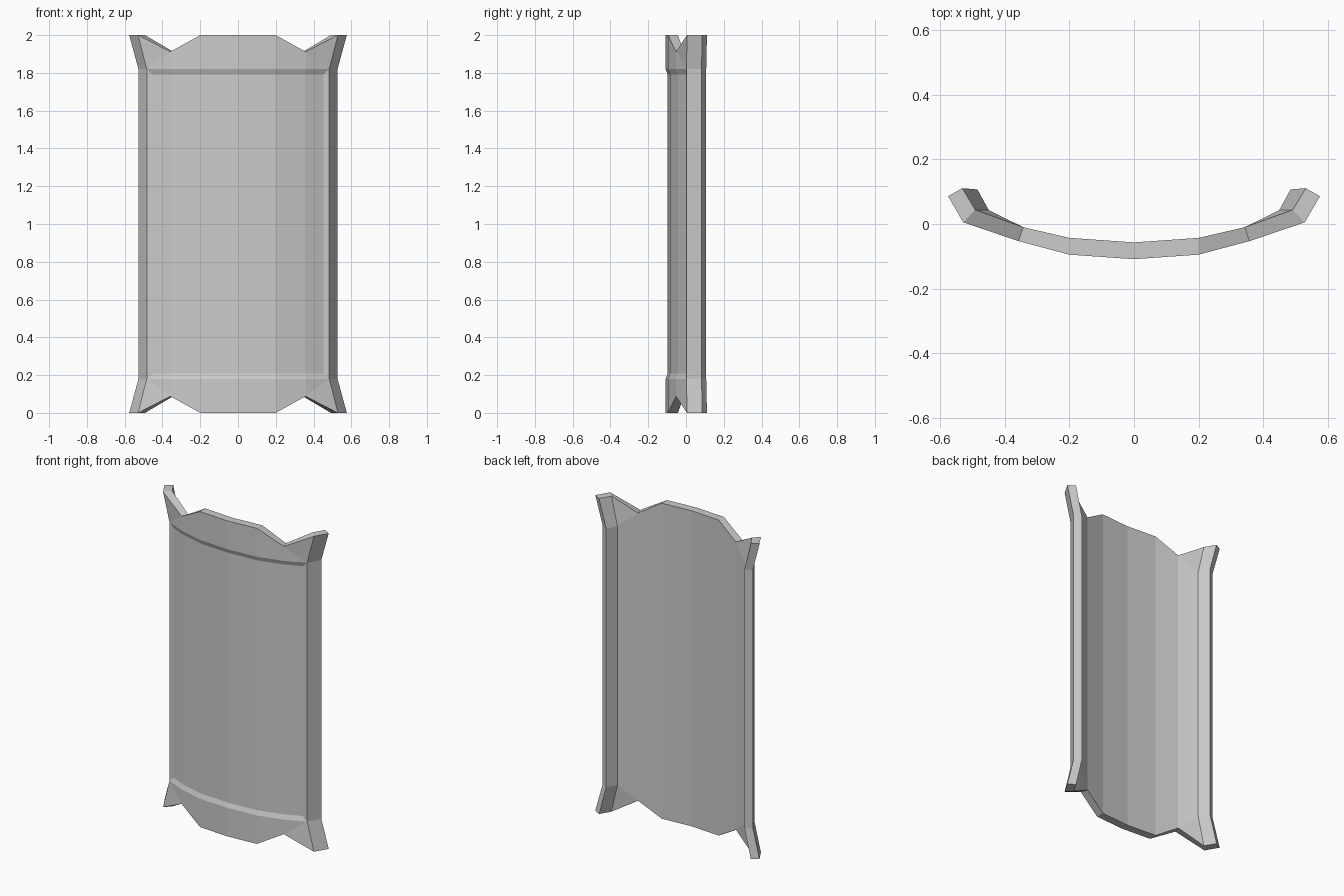
import bpy, bmesh

if "Cube" in bpy.data.objects:
    bpy.data.objects.remove(bpy.data.objects["Cube"])

# Half cross-sections from the centre outwards: (x, y) at mid height, and (x, y, drop) at the tips
FRONT_MID = [(0, -0.108), (0.2, -0.095), (0.358, -0.053), (0.483, 0.003), (0.527, 0.082)]
BACK_MID = [(0, -0.057), (0.2, -0.043), (0.343, -0.01), (0.45, 0.043), (0.485, 0.107)]
FRONT_TIP = [(0, -0.109, 0), (0.2, -0.095, 0), (0.358, -0.053, 0.088), (0.529, 0.005, 0), (0.576, 0.086, 0)]
BACK_TIP = [(0, -0.057, 0), (0.2, -0.043, 0), (0.343, -0.01, 0.088), (0.492, 0.044, 0), (0.532, 0.111, 0)]
BAND = 0.18  # height of the flared end bands


def mirrored(half):
    return [(-p[0], *p[1:]) for p in half[:0:-1]] + half


def sheet(bm, mid, tip):
    """Four rows of vertices: bottom tip, lower band, upper band, top tip."""
    mid, tip = mirrored(mid), mirrored(tip)
    return [
        [bm.verts.new((x, y, d)) for x, y, d in tip],
        [bm.verts.new((x, y, BAND)) for x, y in mid],
        [bm.verts.new((x, y, 2 - BAND)) for x, y in mid],
        [bm.verts.new((x, y, 2 - d)) for x, y, d in tip],
    ]


def skin(bm, g):
    """Fill a sheet; the notch quads are split from notch to band corner."""
    panel = []
    for r in range(3):
        for c in range(8):
            a, b, d, e = g[r][c], g[r][c + 1], g[r + 1][c + 1], g[r + 1][c]
            if r != 1 and c in (1, 6):
                # split running from band corner to notch
                if (r == 0) == (c == 1):
                    bm.faces.new((a, b, e)); bm.faces.new((b, d, e))
                else:
                    bm.faces.new((a, b, d)); bm.faces.new((a, d, e))
            else:
                f = bm.faces.new((a, b, d, e))
                if r == 1 and 1 <= c <= 6:
                    panel.append(f)
    return panel


bm = bmesh.new()
front = sheet(bm, FRONT_MID, FRONT_TIP)
back = sheet(bm, BACK_MID, BACK_TIP)
panel = skin(bm, front)
skin(bm, back)

# Rim joining the front and back sheets
loops = []
for g in (front, back):
    loops.append(g[0] + [g[1][-1], g[2][-1]] + g[3][::-1] + [g[2][0], g[1][0]])
n = len(loops[0])
for i in range(n):
    j = (i + 1) % n
    bm.faces.new((loops[0][i], loops[0][j], loops[1][j], loops[1][i]))
bmesh.ops.recalc_face_normals(bm, faces=bm.faces)

# Shallow recessed front panel with sloped borders
bmesh.ops.inset_region(bm, faces=panel, thickness=0.028, depth=-0.011, use_even_offset=True)

mesh = bpy.data.meshes.new("curved_shield")
bm.to_mesh(mesh)
bm.free()
bpy.context.collection.objects.link(bpy.data.objects.new("curved_shield", mesh))
